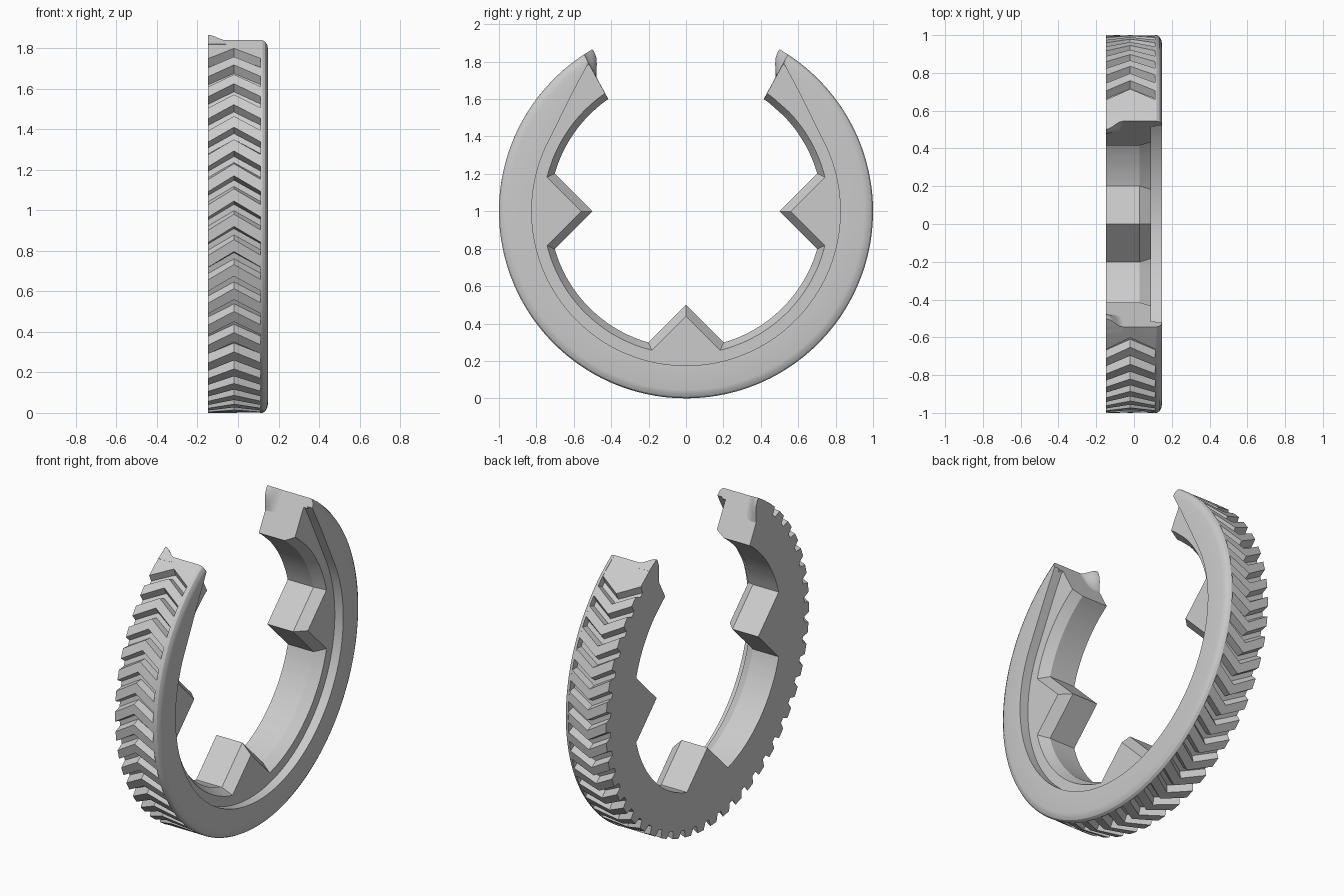
import bpy, bmesh
from math import sin, cos, radians, pi

cube = bpy.data.objects.get("Cube")
if cube:
    bpy.data.objects.remove(cube, do_unlink=True)

grey = bpy.data.materials.new("plain grey")
grey.use_nodes = True
COLOUR = (0.6, 0.6, 0.6, 1)
grey.diffuse_color = COLOUR
grey.node_tree.nodes["Principled BSDF"].inputs["Base Color"].default_value = COLOUR

START, END = radians(33), radians(327)   # gap at the top, angle runs over the front
PITCH = radians(7.2)
SIDE = 0.148


def polar(x, r, a):
    return (x, -r * sin(a), 1 + r * cos(a))


def clamp(a, r=1.0):
    """Keep an angle between the two end cuts, which lean back towards the inside."""
    lean = radians(1.7) * (1 - r) / 0.27
    return min(max(a, START + lean), END - lean)


def loft(name, sections, smooth=True):
    """Skin a list of closed sections and cap both ends."""
    bm = bmesh.new()
    rows = [[bm.verts.new(p) for p in s] for s in sections]
    n = len(rows[0])
    for a, b in zip(rows, rows[1:]):
        for i in range(n):
            j = (i + 1) % n
            bm.faces.new((a[i], a[j], b[j], b[i]))
    bm.faces.new(rows[0])
    bm.faces.new(rows[-1])
    bmesh.ops.remove_doubles(bm, verts=bm.verts, dist=0.0002)
    bmesh.ops.recalc_face_normals(bm, faces=bm.faces)
    mesh = bpy.data.meshes.new(name)
    bm.to_mesh(mesh)
    bm.free()
    obj = bpy.data.objects.new(name, mesh)
    bpy.context.collection.objects.link(obj)
    mesh.materials.append(grey)
    if smooth:
        bpy.ops.object.select_all(action='DESELECT')
        obj.select_set(True)
        bpy.context.view_layer.objects.active = obj
        bpy.ops.object.shade_smooth_by_angle(angle=radians(25))
    return obj


# Ring body with chevron grooves cut across its outside
FIRST, GROOVES, DEPTH, SWEEP = radians(37), 39, 0.045, 0.08
keys = [(START - SWEEP, 1), (START, 1)]
for k in range(GROOVES):
    a = FIRST + k * PITCH
    for part, r in ((0, 1), (0.12, 1 - DEPTH), (0.38, 1 - DEPTH), (0.52, 1)):
        keys.append((a + part * PITCH, r))
keys += [(END - SWEEP, 1), (END, 1)]

sections = []
for a, r in keys:
    s = []
    for x, shift in ((-SIDE, SWEEP), (-0.02, 0), (0.115, SWEEP)):
        t = a + shift
        inside = START < t < END
        s.append(polar(x, r if inside else 1, clamp(t)))
    for x, ri in ((0.115, 0.94), (0.09, 0.94), (0.09, 0.765), (0.03, 0.73), (-SIDE, 0.73)):
        s.append(polar(x, ri, clamp(a, ri)))
    sections.append(s)
loft("ring_body", sections)

# Side flange, its inner edge running outwards near both ends
sections = []
STEPS = 120
for i in range(STEPS + 1):
    a = START + (END - START) * i / STEPS
    from_end = min(a - START, END - a)
    t = max(0, 1 - from_end / radians(30))
    rin = 0.825 + 0.125 * t * t
    mid = max(rin, 0.94)
    outline = [(0.08, rin), (SIDE, rin), (SIDE, 0.955), (0.144, 0.975), (0.134, 0.992),
               (0.12, 1), (0.112, 1), (0.112, mid), (0.08, mid)]
    sections.append([polar(x, r, clamp(a, r)) for x, r in outline])
loft("side_flange", sections)

# Wedge teeth inside the ring, bevelled towards the flange
for name, turn in (("front_wedge", pi / 2), ("bottom_wedge", pi), ("back_wedge", 3 * pi / 2)):
    sections = []
    for x, tip in ((-SIDE, 0.5), (0.03, 0.5), (0.09, 0.56)):
        tri = [(tip, 0), (0.8, 0.8 - tip), (0.8, tip - 0.8)]
        sections.append([(x, -r * sin(turn) - w * cos(turn), 1 + r * cos(turn) - w * sin(turn))
                         for r, w in tri])
    loft(name, sections, smooth=False)

# Curled lips on the two ends, rising to the plain side
for name, sign in (("front_end_lip", 1), ("back_end_lip", -1)):
    sections = []
    for i in range(9):
        t = 1 - i / 8
        x = -SIDE + 0.09 * (1 - t)
        rise = t * t * (3 - 2 * t)
        s = []
        for r, reach in ((1, 2.9), (0.985, 3.2), (0.95, 3.0), (0.92, 2.3), (0.89, 1.1), (0.86, 0)):
            lean = 1.7 * (1 - r) / 0.27
            s.append(polar(x, r, sign * radians(33 + lean - reach * rise)))
        for r in (0.86, 1):
            s.append(polar(x, r, sign * radians(35)))
        sections.append(s)
    loft(name, sections)
